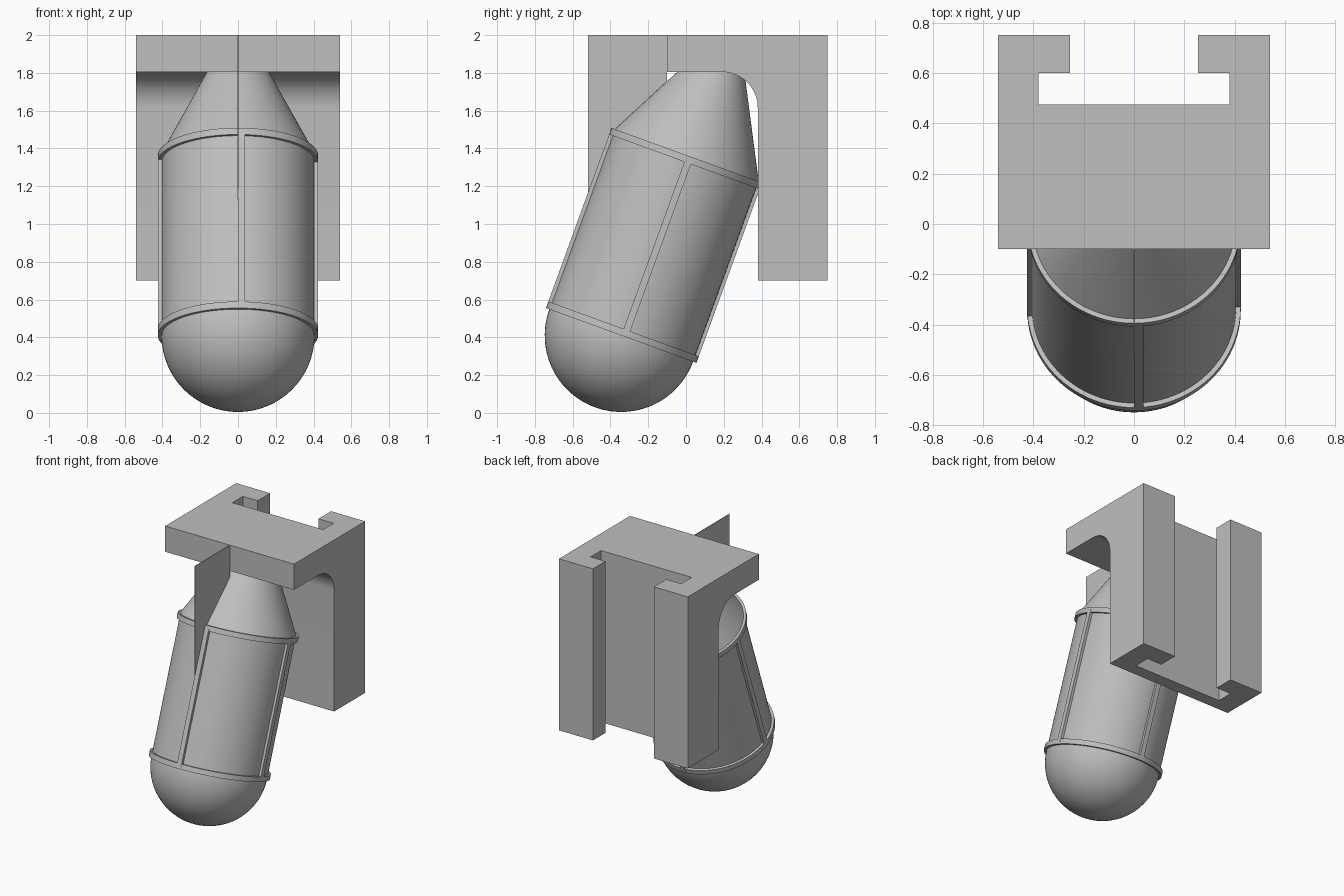
import bpy, bmesh
from math import sin, cos, pi, radians
from mathutils import Matrix

cube = bpy.data.objects.get("Cube")
if cube:
    bpy.data.objects.remove(cube, do_unlink=True)

grey = bpy.data.materials.new("plain grey")
grey.use_nodes = True
GREY = (0.52, 0.52, 0.52, 1)
grey.diffuse_color = GREY
grey.node_tree.nodes["Principled BSDF"].inputs["Base Color"].default_value = GREY

# Canister frame: origin at the dome centre, tilted backwards at the top
R, RING_R, BAND = 0.405, 0.424, 0.037
RING_GAP, CONE_TOP = 0.978, 1.56
TILT = Matrix.Translation((0, -0.343, 0.41)) @ Matrix.Rotation(radians(-20), 4, 'X')


def finish(name, bm, matrix=None, smooth=False):
    bmesh.ops.recalc_face_normals(bm, faces=bm.faces[:])
    mesh = bpy.data.meshes.new(name)
    bm.to_mesh(mesh)
    bm.free()
    mesh.materials.append(grey)
    ob = bpy.data.objects.new(name, mesh)
    bpy.context.collection.objects.link(ob)
    if matrix:
        ob.matrix_world = matrix
    bpy.ops.object.select_all(action='DESELECT')
    ob.select_set(True)
    bpy.context.view_layer.objects.active = ob
    if smooth:
        bpy.ops.object.shade_smooth_by_angle(angle=radians(25))
    return ob


def lathe(name, profile, closed=False, steps=96):
    """Revolve (radius, height) points around the canister axis."""
    bm = bmesh.new()
    verts = [bm.verts.new((r, 0, z)) for r, z in profile]
    edges = [bm.edges.new(pair) for pair in zip(verts, verts[1:])]
    if closed:
        edges.append(bm.edges.new((verts[-1], verts[0])))
    bmesh.ops.spin(bm, geom=verts + edges, cent=(0, 0, 0), axis=(0, 0, 1),
                   angle=2 * pi, steps=steps, use_duplicate=False)
    bmesh.ops.remove_doubles(bm, verts=bm.verts[:], dist=0.0001)
    return finish(name, bm, TILT, True)


def extrude(name, points, offset, smooth=False):
    """Extrude a flat outline of 3D points along an offset."""
    bm = bmesh.new()
    face = bm.faces.new([bm.verts.new(p) for p in points])
    new = bmesh.ops.extrude_face_region(bm, geom=[face])["geom"]
    bmesh.ops.translate(bm, vec=offset,
                        verts=[v for v in new if isinstance(v, bmesh.types.BMVert)])
    return finish(name, bm, None, smooth)


def box(name, low, high, matrix=None):
    bm = bmesh.new()
    bmesh.ops.create_cube(bm, size=1)
    for v in bm.verts:
        v.co = [l if c < 0 else h for c, l, h in zip(v.co, low, high)]
    return finish(name, bm, matrix)


# Canister: dome, straight body and cone that runs into the bracket
STEPS = 24
dome = [(R * sin(i * pi / 2 / STEPS), -R * cos(i * pi / 2 / STEPS)) for i in range(STEPS + 1)]
lathe("canister_body", dome + [(R, RING_GAP + BAND), (0.122, CONE_TOP), (0, CONE_TOP)])

# Raised bands at both ends of the straight body
for name, z in (("lower_band", 0), ("upper_band", RING_GAP)):
    lathe(name, [(R - 0.02, z), (RING_R, z), (RING_R, z + BAND), (R - 0.02, z + BAND)], closed=True)

# Four lengthwise ribs, each set to one side of its quarter line
for i, side in enumerate(("front", "left", "back", "right")):
    box(side + "_rib", (0, -RING_R, BAND / 2), (0.037, -R + 0.02, RING_GAP + BAND / 2),
        TILT @ Matrix.Rotation(i * pi / 2, 4, 'Z'))

# Bracket: top shelf and back plate joined by a rounded inner corner
W, BACK, INNER, LIP = 0.54, 0.75, 0.38, -0.10
FILLET, UNDER = 0.19, 1.805
corner = [(INNER - FILLET + FILLET * sin(a), UNDER - FILLET + FILLET * cos(a))
          for a in (i * pi / 32 for i in range(17))]
side = [(BACK, 0.7), (BACK, 2), (LIP, 2), (LIP, UNDER)] + corner + [(INNER, 0.7)]
bracket = extrude("bracket", [(-W, y, z) for y, z in side], (2 * W, 0, 0))

# T-shaped slot running the full height of the back plate
half = [(0.255, 0.9), (0.255, 0.6), (0.38, 0.6), (0.38, 0.475)]
slot = half + [(-x, y) for x, y in reversed(half)]
cutter = extrude("slot_cutter", [(x, y, 0.5) for x, y in slot], (0, 0, 1.7))
cutter.hide_render = True
cut = bracket.modifiers.new("slot", 'BOOLEAN')
cut.operation, cut.solver, cut.object = 'DIFFERENCE', 'EXACT', cutter
bpy.ops.object.select_all(action='DESELECT')
bracket.select_set(True)
bpy.context.view_layer.objects.active = bracket
bpy.ops.object.modifier_apply(modifier=cut.name)
bpy.data.objects.remove(cutter, do_unlink=True)
bpy.ops.object.shade_smooth_by_angle(angle=radians(25))

# Thin upright fin from the shelf edge down into the canister
box("fin", (-0.002, -0.52, 1.12), (0.002, LIP, 2))
